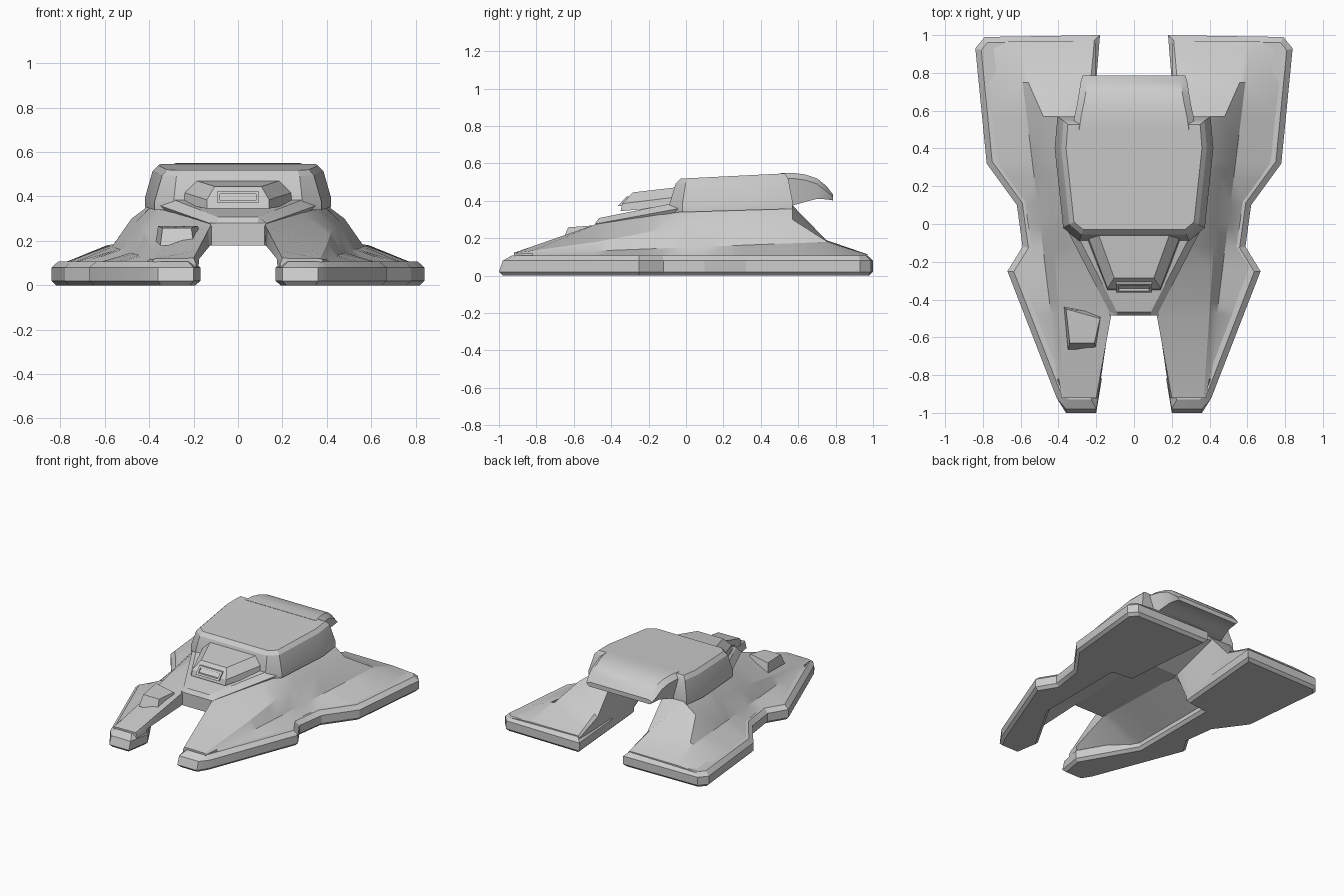
import bpy, bmesh, math
from mathutils import Vector

cube = bpy.data.objects.get("Cube")
if cube:
    bpy.data.objects.remove(cube, do_unlink=True)

grey = bpy.data.materials.new("light grey")
grey.use_nodes = True
tone = (0.6, 0.6, 0.6, 1)
grey.diffuse_color = tone
grey.node_tree.nodes["Principled BSDF"].inputs["Base Color"].default_value = tone


def finish(name, bm, mirror=False):
    bmesh.ops.recalc_face_normals(bm, faces=bm.faces)
    mesh = bpy.data.meshes.new(name)
    bm.to_mesh(mesh)
    bm.free()
    mesh.materials.append(grey)
    obj = bpy.data.objects.new(name, mesh)
    bpy.context.collection.objects.link(obj)
    if mirror:
        obj.modifiers.new("mirror", 'MIRROR').use_clip = False
    bpy.ops.object.select_all(action='DESELECT')
    obj.select_set(True)
    bpy.context.view_layer.objects.active = obj
    bpy.ops.object.shade_smooth_by_angle(angle=math.radians(25))
    return obj


def skin(rings):
    """Closed solid through rings of equal length."""
    bm = bmesh.new()
    loops = [[bm.verts.new(p) for p in ring] for ring in rings]
    n = len(loops[0])
    for a, b in zip(loops, loops[1:]):
        for i in range(n):
            j = (i + 1) % n
            bm.faces.new((a[i], a[j], b[j], b[i]))
    bm.faces.new(loops[0])
    bm.faces.new(loops[-1])
    return bm


def rail(points, y):
    """Value at y along a polyline of (y, value) pairs."""
    if y <= points[0][0]:
        return points[0][1]
    for (y0, v0), (y1, v1) in zip(points, points[1:]):
        if y <= y1:
            return v0 + (v1 - v0) * (y - y0) / (y1 - y0)
    return points[-1][1]


def inset(outline, d):
    """Mitred inward offset of a counter-clockwise outline."""
    pts = [Vector(p) for p in outline]
    out = []
    for i, p in enumerate(pts):
        a = (p - pts[i - 1]).normalized()
        b = (pts[(i + 1) % len(pts)] - p).normalized()
        m = Vector((-a.y - b.y, a.x + b.x))
        out.append(p + m * (d / max(0.4, 1 + a.dot(b))))
    return out


def both(half):
    """Complete a right-hand half section with its mirror image."""
    return half + [(-p[0], *p[1:]) for p in reversed(half)]


# Skirt: floor pad of each side hull, chamfered above and below
outer = [(-1, .36), (-.92, .41), (-.25, .67), (-.12, .59), (.1, .62), (.32, .78), (.93, .84), (.99, .79)]
inner = [(1, .18), (.27, .24), (.25, .4), (-.42, .4), (-.82, .17), (-1, .2)]
outline = [(x, y) for y, x in outer + inner]
rings = []
for z, d, nose in ((0, .02, -.98), (.02, 0, -1), (.08, 0, -.98), (.108, .03, -.93)):
    rings.append([(x, max(y, nose), z) for x, y in inset(outline, d)])
finish("skirt", skin(rings), mirror=True)

# Side hull: lofted along its length from guide rails
crease = [(-.92, .385), (.75, .59), (.97, .62)]
crease_z = [(-.92, .115), (.75, .18), (.97, .112)]
band = [(-.92, .37), (0, .43), (.57, .48), (.75, .56), (.97, .6)]
band_z = [(-.92, .12), (-.48, .18), (0, .27), (.57, .3), (.75, .185), (.97, .113)]
crest = [(-.92, .2), (-.48, .12), (0, .33), (.3, .38), (.57, .38), (.75, .23), (.97, .21)]
crest_z = [(-.92, .122), (-.48, .275), (0, .36), (.57, .375), (.75, .19), (.97, .114)]
ceiling = [(-.92, .19), (-.48, .125), (.25, .15), (.57, .21), (.97, .2)]
ceiling_z = [(-.92, .1), (-.48, .18), (.25, .18), (.57, .37), (.75, .17), (.97, .1)]
wall = [(-.92, .19), (-.82, .18), (-.42, .4), (.25, .4), (.27, .24), (.97, .2)]
stations = sorted({y for r in (outer, crease, band, crest, wall) for y, _ in r if abs(y) < .98})
rings = []
for y in stations:
    edge = rail(outer, y) - .035
    rings.append([(edge, y, .05), (edge, y, .1)]
                 + [(rail(a, y), y, rail(b, y)) for a, b in
                    ((crease, crease_z), (band, band_z), (crest, crest_z), (ceiling, ceiling_z))]
                 + [(rail(wall, y), y, .05)])
finish("side_hull", skin(rings), mirror=True)

# Centre body bridging the hulls
rings = []
for y, w, low, high in ((-.48, .12, .18, .28), (0, .33, .18, .36), (.27, .36, .19, .37), (.57, .38, .35, .375)):
    rings.append(both([(w, y, high), (min(w, .2), y, low)]))
finish("centre_body", skin(rings))

# Raised nose deck with chamfered rim
rings = []
for y, w, low, high in ((-.485, .115, .26, .28), (-.465, .115, .26, .308), (-.03, .34, .34, .395)):
    rings.append(both([(w, y, low), (w + .015, y, low + .02), (w - .025, y, high)]))
finish("nose_deck", skin(rings))

# Cockpit block with a recessed slot in its front face
base = both([(.14, -.35, .345), (.26, -.05, .37)])
middle = both([(.14, -.34, .385), (.25, -.05, .42)])
top = both([(.105, -.285, .445), (.19, -.05, .472)])
finish("cockpit_block", skin([base, middle, top]))


def slanted(w, low, high, out):
    """Rectangle lying on the slanted cockpit front."""
    return [(x, -.34 + (z - .385) * .9 - out, z)
            for x, z in ((-w, low), (w, low), (w, high), (-w, high))]


rings = [slanted(.095, .372, .422, -.03), slanted(.095, .372, .422, .012),
         slanted(.08, .382, .412, .012), slanted(.08, .382, .412, -.006)]
finish("slot_frame", skin(rings))

# Cabin: tapered walls, chamfered edge and sloping roof
plan = [(.29, -.09), (.375, -.02), (.42, .4), (.405, .57)]
rings = []
for z, d, slope in ((.34, 0, .03), (.38, 0, .03), (.495, .035, .05), (.52, .06, .05)):
    ring = []
    for x, y in inset(plan + [(-x, y) for x, y in reversed(plan)], d):
        y = min(y + (d * .3 if y > .5 else 0), .57)
        ring.append((x, y, z + slope * y))
    rings.append(ring)
finish("cabin", skin(rings))

# Rear roof overhang curling down
rings = []
for y, w, low, high in ((.5, .325, .38, .547), (.57, .315, .375, .55), (.64, .3, .395, .54),
                        (.7, .29, .41, .52), (.75, .283, .408, .48), (.785, .272, .402, .435)):
    rim = min(.03, (high - low) * .4)
    rings.append(both([(w - .02, y, low), (w, y, high - rim), (w - .035, y, high)]))
finish("roof_overhang", skin(rings))

# Single wedge housing on one front hull
low = [(-.35, -.665, .18), (-.2, -.665, .18), (-.17, -.47, .2), (-.37, -.44, .2)]
high = [(-.34, -.63, .258), (-.21, -.63, .258), (-.18, -.5, .268), (-.36, -.45, .268)]
finish("wedge_housing", skin([low, high]))
